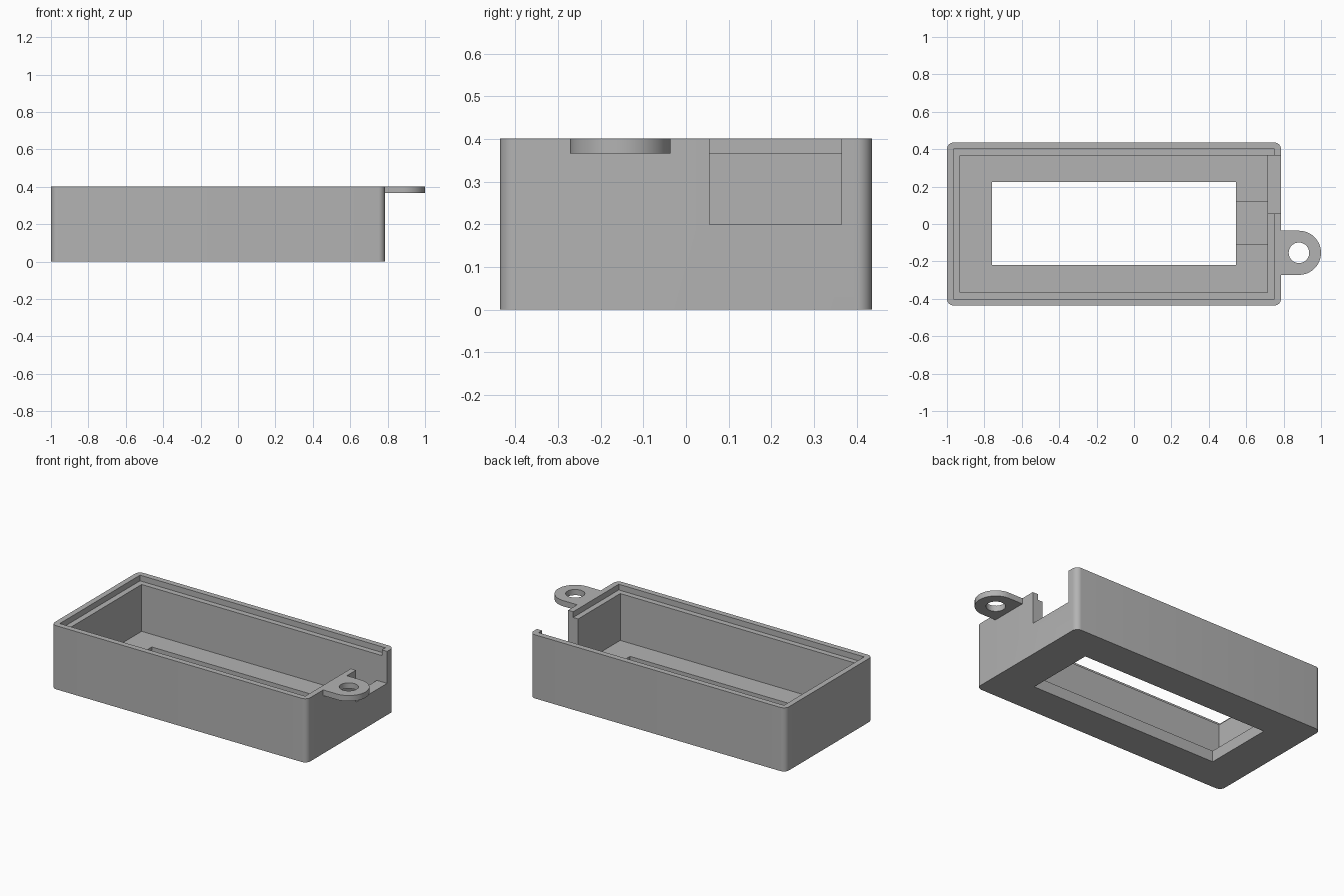
import bpy, bmesh, math

cube = bpy.data.objects.get("Cube")
if cube:
    bpy.data.objects.remove(cube, do_unlink=True)

grey = bpy.data.materials.new("grey_plastic")
grey.use_nodes = True
tone = (0.45, 0.45, 0.45, 1)
grey.diffuse_color = tone
grey.node_tree.nodes["Principled BSDF"].inputs["Base Color"].default_value = tone


def prism(name, outline, z0, z1):
    """Extrude a flat counter-clockwise outline from z0 up to z1."""
    bm = bmesh.new()
    base = bm.faces.new([bm.verts.new((x, y, z0)) for x, y in outline])
    top = bmesh.ops.extrude_face_region(bm, geom=[base])["geom"]
    moved = [v for v in top if isinstance(v, bmesh.types.BMVert)]
    bmesh.ops.translate(bm, verts=moved, vec=(0, 0, z1 - z0))
    bmesh.ops.recalc_face_normals(bm, faces=bm.faces)
    mesh = bpy.data.meshes.new(name)
    bm.to_mesh(mesh)
    bm.free()
    mesh.materials.append(grey)
    obj = bpy.data.objects.new(name, mesh)
    bpy.context.collection.objects.link(obj)
    return obj


def rect(x0, x1, y0, y1):
    return [(x0, y0), (x1, y0), (x1, y1), (x0, y1)]


def arc(cx, cy, r, start, end, steps):
    angles = [math.radians(start + (end - start) * i / steps) for i in range(steps + 1)]
    return [(cx + r * math.cos(a), cy + r * math.sin(a)) for a in angles]


def rounded_rect(x0, x1, y0, y1, r):
    corners = [(x1 - r, y1 - r), (x0 + r, y1 - r), (x0 + r, y0 + r), (x1 - r, y0 + r)]
    return [p for i, (x, y) in enumerate(corners)
            for p in arc(x, y, r, 90 * i, 90 * i + 90, 8)]


def cut(obj, outline, z0, z1):
    """Subtract a prism from obj and discard the cutter."""
    cutter = prism("cutter", outline, z0, z1)
    cutter.hide_render = True
    mod = obj.modifiers.new("cut", "BOOLEAN")
    mod.operation, mod.solver, mod.object = "DIFFERENCE", "EXACT", cutter
    bpy.context.view_layer.objects.active = obj
    bpy.ops.object.modifier_apply(modifier=mod.name)
    bpy.data.objects.remove(cutter, do_unlink=True)


def smooth(obj):
    bpy.ops.object.select_all(action="DESELECT")
    obj.select_set(True)
    bpy.context.view_layer.objects.active = obj
    bpy.ops.object.shade_smooth_by_angle(angle=math.radians(30))


TOP, LEDGE, FLOOR = 0.402, 0.366, 0.07

# Open case with rounded upright corners
case = prism("case", rounded_rect(-1, 0.786, -0.436, 0.436, 0.036), 0, TOP)
cut(case, rect(-0.929, 0.715, -0.365, 0.365), FLOOR, 0.5)    # cavity
cut(case, rect(-0.965, 0.75, -0.4, 0.4), LEDGE, 0.5)         # lid ledge
cut(case, rect(-0.76, 0.545, -0.22, 0.225), -0.1, 0.2)       # floor window
cut(case, rect(0.69, 0.83, 0.055, 0.365), 0.2, 0.55)         # end wall notch
smooth(case)

# Raised pad on the floor beside the window
prism("floor_pad", rect(0.545, 0.715, -0.11, 0.12), FLOOR, 0.105)

# Round-ended hanging tab with a hole
cx, cy, r = 0.882, -0.154, 0.118
tab = prism("hanging_tab", [(0.786, cy - r)] + arc(cx, cy, r, -90, 90, 32)
            + [(0.786, cy + r)], LEDGE, TOP)
cut(tab, arc(cx, cy, 0.055, 0, 348.75, 31), 0.3, 0.5)
smooth(tab)
